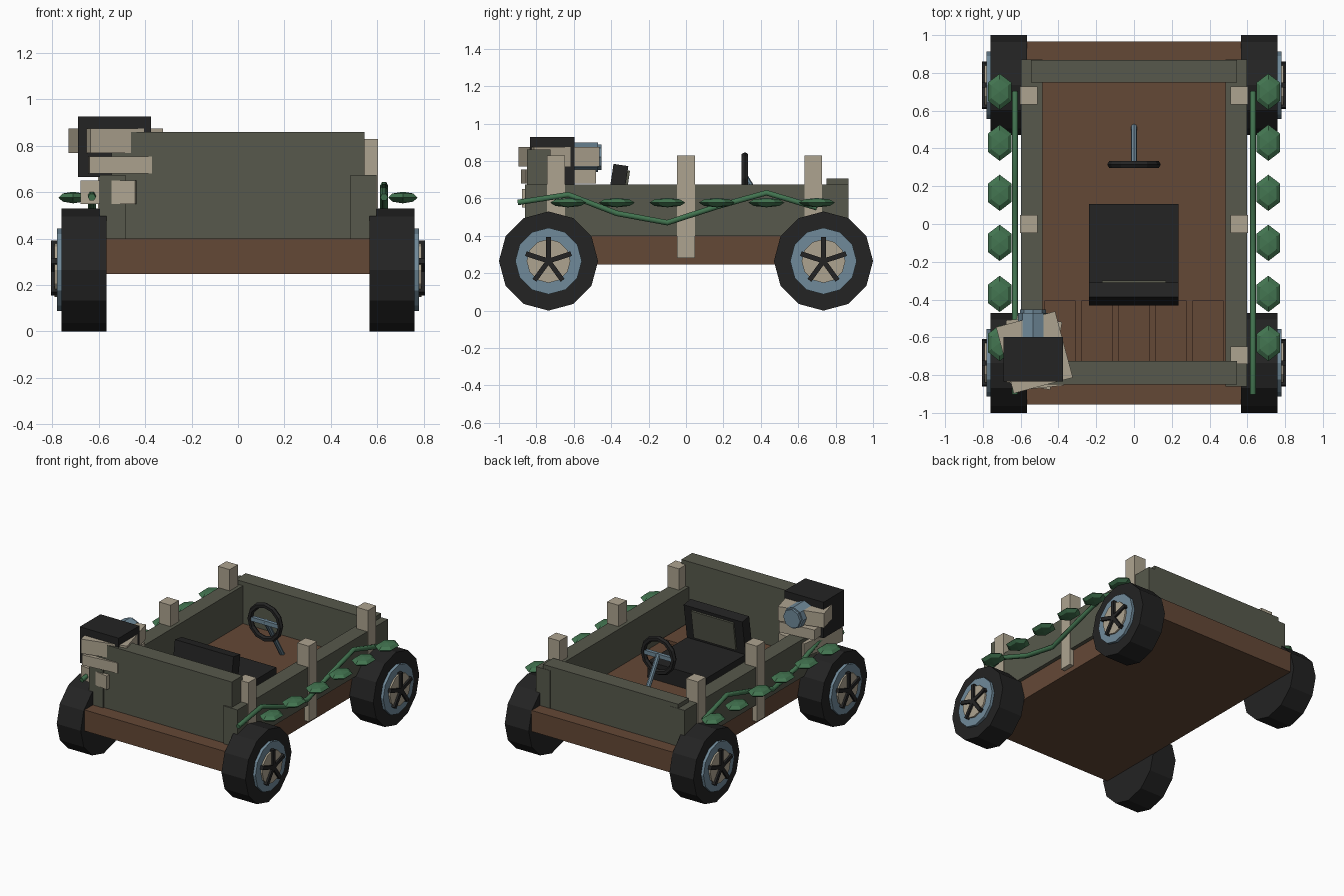
import bpy, math
from mathutils import Vector, Matrix

if "Cube" in bpy.data.objects:
    bpy.data.objects.remove(bpy.data.objects["Cube"])


def mat(name, r, g, b):
    lin = [((c / 255 + 0.055) / 1.055) ** 2.4 for c in (r, g, b)]
    m = bpy.data.materials.new(name)
    m.diffuse_color = (*lin, 1)
    m.use_nodes = True
    m.node_tree.nodes["Principled BSDF"].inputs["Base Color"].default_value = m.diffuse_color
    return m


BROWN = mat("brown wood", 100, 72, 54)
OLIVE = mat("olive grey", 87, 89, 76)
CREAM = mat("cream", 174, 164, 144)
BLUE = mat("steel blue", 112, 138, 154)
GREEN = mat("leaf green", 66, 116, 80)
BLACK = mat("black", 35, 35, 35)


def finish(name, m):
    o = bpy.context.object
    o.name = name
    o.data.materials.append(m)
    return o


def box(name, m, x, y, z, rot=(0, 0, 0)):
    """Box from (min, max) ranges, turned about its centre."""
    r = (x, y, z)
    bpy.ops.mesh.primitive_cube_add(size=1, location=[(a + b) / 2 for a, b in r], rotation=rot)
    o = finish(name, m)
    o.scale = [b - a for a, b in r]
    return o


def rod(name, m, a, b, radius, sides):
    """Cylinder between two points."""
    a, b = Vector(a), Vector(b)
    bpy.ops.mesh.primitive_cylinder_add(vertices=sides, radius=radius, depth=(b - a).length,
                                        location=(a + b) / 2)
    o = finish(name, m)
    o.rotation_euler = (b - a).to_track_quat('Z', 'Y').to_euler()
    return o


def disc(name, m, x0, x1, y, z, radius, sides):
    """Cylinder along x with a corner at the top."""
    bpy.ops.mesh.primitive_cylinder_add(vertices=sides, radius=radius, depth=abs(x1 - x0),
                                        location=((x0 + x1) / 2, y, z))
    o = finish(name, m)
    o.data.transform(Matrix.Rotation(math.pi / 2, 4, 'Y') @ Matrix.Rotation(math.pi, 4, 'Z'))
    return o


# Floor and raised front planks
box("floor", BROWN, (-.57, .57), (-.955, .965), (.247, .40))
for i in range(5):
    cx = -.392 + i * .196
    box("plank", BROWN, (cx - .083, cx + .083), (-.725, -.405), (.39, .425))

# End walls
box("front_wall", OLIVE, (-.545, .545), (-.85, -.725), (.40, .86))
box("back_wall", OLIVE, (-.545, .545), (.75, .868), (.40, .705))

ys = [-.9, -.63, -.37, -.10, .165, .43, .70]
zs = [.578, .62, .52, .47, .556, .63, .55]
for s in (-1, 1):
    # Side wall and posts
    box("side_wall", OLIVE, sorted((s * .485, s * .598)), (-.86, .87), (.40, .675))
    for y in (-.695, 0, .68):
        box("post", CREAM, sorted((s * .51, s * .604)), (y - .047, y + .047), (.28, .83))

    # Vine with flat leaves
    cu = bpy.data.curves.new("vine", 'CURVE')
    cu.dimensions = '3D'
    cu.bevel_depth = .017
    cu.bevel_resolution = 1
    cu.use_fill_caps = True
    sp = cu.splines.new('POLY')
    sp.points.add(len(ys) - 1)
    for p, y, z in zip(sp.points, ys, zs):
        p.co = (s * .63, y, z, 1)
    cu.materials.append(GREEN)
    bpy.context.collection.objects.link(bpy.data.objects.new("vine", cu))
    for y in ys[1:]:
        bpy.ops.mesh.primitive_uv_sphere_add(segments=6, ring_count=4, radius=1,
                                             location=(s * .711, y, .577))
        finish("leaf", GREEN).scale = (.073, .096, .025)

    # Wheels
    for y in (-.735, .735):
        disc("tyre", BLACK, s * .567, s * .76, y, .265, .265, 12)
        disc("rim", BLUE, s * .70, s * .78, y, .265, .178, 12)
        disc("hub", CREAM, s * .70, s * .792, y, .265, .117, 12)
        for k in range(5):
            a = math.tau * k / 5
            r = .0625
            box("spoke", BLACK, sorted((s * .775, s * .806)),
                (y - r * math.sin(a) - .013, y - r * math.sin(a) + .013),
                (.265 + r * math.cos(a) - .065, .265 + r * math.cos(a) + .065), (a, 0, 0))

# Seat leaning slightly forward
box("seat", BLACK, (-.237, .235), (-.39, .105), (.40, .52))
box("backrest", BLACK, (-.237, .235), (-.41, -.33), (.485, .78), (-.15, 0, 0))
box("backrest_pad", OLIVE, (-.17, .17), (-.335, -.315), (.54, .75), (-.15, 0, 0))

# Steering wheel
bpy.ops.mesh.primitive_torus_add(major_segments=12, minor_segments=6, major_radius=.122,
                                 minor_radius=.02, location=(0, .315, .705),
                                 rotation=(math.pi / 2, 0, 0))
finish("steering_ring", BLACK)
box("steering_bar", BLUE, (-.12, .12), (.302, .328), (.69, .72))
rod("steering_column", BLUE, (0, .315, .715), (0, .515, .39), .017, 8)

# Machine on the front corner: black case, blue barrel, turned cream blocks
box("machine_case", BLACK, (-.69, -.376), (-.835, -.597), (.665, .927))
rod("barrel", BLUE, (-.535, -.70, .82), (-.535, -.47, .82), .078, 8)
rod("barrel_cap", BLUE, (-.535, -.475, .82), (-.535, -.452, .82), .068, 8)
box("block_top", CREAM, (-.689, -.365), (-.861, -.498), (.77, .875), (0, 0, math.radians(15)))
box("block_middle", CREAM, (-.66, -.39), (-.87, -.495), (.68, .755), (0, 0, math.radians(6)))
box("block_low", CREAM, (-.65, -.41), (-.86, -.495), (.55, .65), (0, 0, math.radians(-10)))
